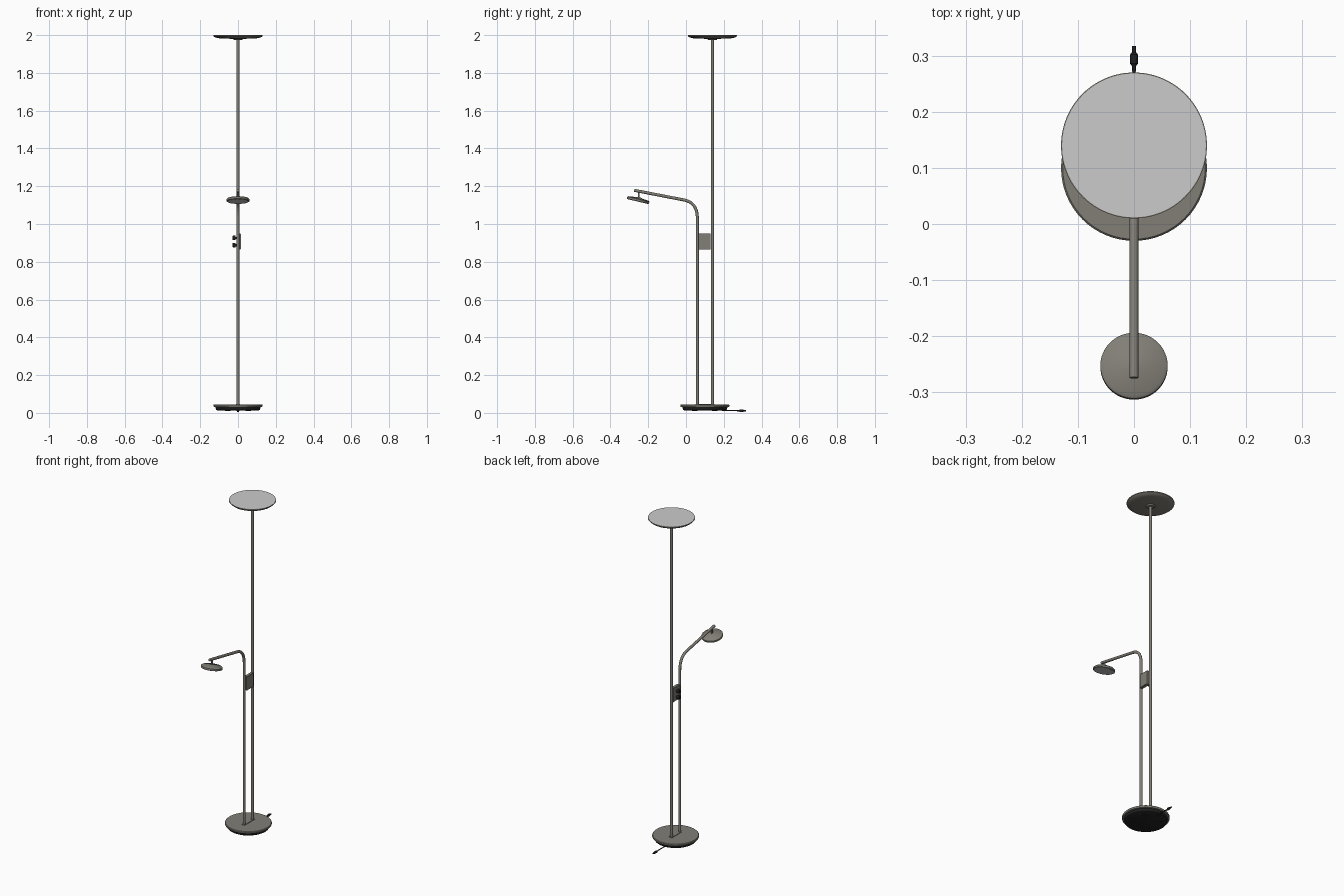
import bpy, bmesh, math
from mathutils import Vector, Matrix

cube = bpy.data.objects.get("Cube")
if cube:
    bpy.data.objects.remove(cube)


def material(name, colour):
    m = bpy.data.materials.new(name)
    m.use_nodes = True
    m.diffuse_color = (*colour, 1)
    m.node_tree.nodes["Principled BSDF"].inputs["Base Color"].default_value = (*colour, 1)
    return m


METAL = material("warm grey metal", (0.22, 0.21, 0.18))
BLACK = material("black plastic", (0.015, 0.015, 0.015))
GLOW = material("pale diffuser", (0.6, 0.6, 0.6))


def finish(name, bm, mats):
    bmesh.ops.recalc_face_normals(bm, faces=bm.faces)
    me = bpy.data.meshes.new(name)
    bm.to_mesh(me)
    bm.free()
    ob = bpy.data.objects.new(name, me)
    bpy.context.collection.objects.link(ob)
    for m in mats:
        me.materials.append(m)
    bpy.ops.object.select_all(action="DESELECT")
    ob.select_set(True)
    bpy.context.view_layer.objects.active = ob
    bpy.ops.object.shade_smooth_by_angle(angle=math.radians(35))
    return ob


def lathe(name, profile, mats, matrix, paint=None, sides=64):
    """Closed solid turned about local z from (radius, height, ...) points."""
    bm = bmesh.new()
    rings = [[bm.verts.new((r * math.cos(a), r * math.sin(a), z))
              for a in (2 * math.pi * i / sides for i in range(sides))]
             for r, z in profile]
    for j, (low, high) in enumerate(zip(rings, rings[1:])):
        for i in range(sides):
            k = (i + 1) % sides
            f = bm.faces.new((low[i], low[k], high[k], high[i]))
            f.material_index = paint[j] if paint else 0
    first, last = bm.faces.new(rings[0][::-1]), bm.faces.new(rings[-1])
    if paint:
        first.material_index, last.material_index = paint[0], paint[-1]
    bm.transform(matrix)
    return finish(name, bm, mats)


def tube(name, points, radius, mat, sides=24):
    """Round bar swept along a path in the x = 0 plane."""
    bm = bmesh.new()
    pts = [Vector((0, y, z)) for y, z in points]
    rings = []
    for i, p in enumerate(pts):
        d = (pts[min(i + 1, len(pts) - 1)] - pts[max(i - 1, 0)]).normalized()
        side = Vector((1, 0, 0))
        up = d.cross(side)
        rings.append([bm.verts.new(p + radius * (side * math.cos(a) + up * math.sin(a)))
                      for a in (2 * math.pi * k / sides for k in range(sides))])
    for a, b in zip(rings, rings[1:]):
        for k in range(sides):
            n = (k + 1) % sides
            bm.faces.new((a[k], a[n], b[n], b[k]))
    bm.faces.new(rings[0])
    bm.faces.new(rings[-1])
    return finish(name, bm, [mat])


def box(name, centre, size, mat, bevel=0.002):
    bm = bmesh.new()
    bmesh.ops.create_cube(bm, size=1)
    bm.transform(Matrix.Translation(centre) @ Matrix.Diagonal((*size, 1)))
    bmesh.ops.bevel(bm, geom=bm.edges[:], offset=bevel, segments=2, affect="EDGES")
    return finish(name, bm, [mat])


def at(x, y, z):
    return Matrix.Translation((x, y, z))


POLE_Y, ARM_Y, BASE_Y = 0.14, 0.06, 0.1

# Base: black tray under a metal cover
lathe("base_tray", [(0.108, 0.012), (0.115, 0.016), (0.12, 0.031)], [BLACK], at(0, BASE_Y, 0))
lathe("base_cover", [(0.12, 0.03), (0.128, 0.032), (0.13, 0.036), (0.13, 0.042), (0.127, 0.045)],
      [METAL], at(0, BASE_Y, 0))
for i in range(4):
    a = math.pi / 4 + i * math.pi / 2
    lathe("base_foot", [(0.014, 0.009), (0.015, 0.013)], [BLACK],
          at(0.075 * math.cos(a), BASE_Y + 0.075 * math.sin(a), 0), sides=24)
box("pole_foot_plate", (0, 0.1, 0.046), (0.02, 0.1, 0.004), METAL, 0.001)

# Mains lead and plug
tube("cord", [(0.19, 0.012), (0.275, 0.012)], 0.003, BLACK, 12)
lay = at(0, 0.27, 0.011) @ Matrix.Rotation(-math.pi / 2, 4, "X")
lathe("plug", [(0.003, 0), (0.004, 0.012), (0.007, 0.016), (0.007, 0.032), (0.004, 0.036), (0.004, 0.047)],
      [BLACK], lay, sides=20)

# Main pole and uplighter
tube("main_pole", [(POLE_Y, 0.044), (POLE_Y, 1.982)], 0.0085, METAL)
lathe("uplight_head",
      [(0.022, 1.973), (0.026, 1.98), (0.1, 1.983), (0.122, 1.988), (0.13, 1.995), (0.13, 2.0), (0.1285, 2.0)],
      [METAL], at(0, POLE_Y, 0), sides=96)
lathe("uplight_diffuser", [(0.128, 1.999), (0.128, 2.0005)], [GLOW], at(0, POLE_Y, 0), sides=96)

# Reading arm: upright, eased bend, sloping reach
slope = math.radians(11)
start, corner, end = Vector((ARM_Y, 1.03)), Vector((ARM_Y, 1.113)), Vector((-0.01, 1.127))
bend = [start * (1 - t) ** 2 + corner * 2 * t * (1 - t) + end * t * t
        for t in (i / 14 for i in range(15))]
tip = (-0.274, 1.127 + 0.264 * math.tan(slope))
tube("reading_arm", [(ARM_Y, 0.044)] + [tuple(p) for p in bend] + [tip], 0.008, METAL)

# Reading lamp head, tilted with the arm
tilt = at(0, -0.253, 1.128) @ Matrix.Rotation(-slope - math.radians(2), 4, "X")
lathe("reading_head",
      [(0.057, -0.009), (0.06, -0.007), (0.06, 0.003), (0.055, 0.007), (0.02, 0.011), (0.012, 0.014)],
      [METAL], tilt)
lathe("reading_diffuser", [(0.055, -0.0095), (0.055, -0.008)], [GLOW], tilt)
tube("reading_neck", [(-0.25, 1.135), (-0.25, 1.17)], 0.005, METAL, 16)

# Switch box between the poles, with two dimmer knobs
box("switch_box", (0.005, 0.098, 0.907), (0.02, 0.066, 0.085), METAL)
for z in (0.888, 0.926):
    turn = at(-0.004, 0.098, z) @ Matrix.Rotation(-math.pi / 2, 4, "Y")
    lathe("dimmer_knob", [(0.006, 0), (0.006, 0.008), (0.012, 0.009), (0.012, 0.022), (0.01, 0.024)],
          [BLACK], turn, sides=24)
